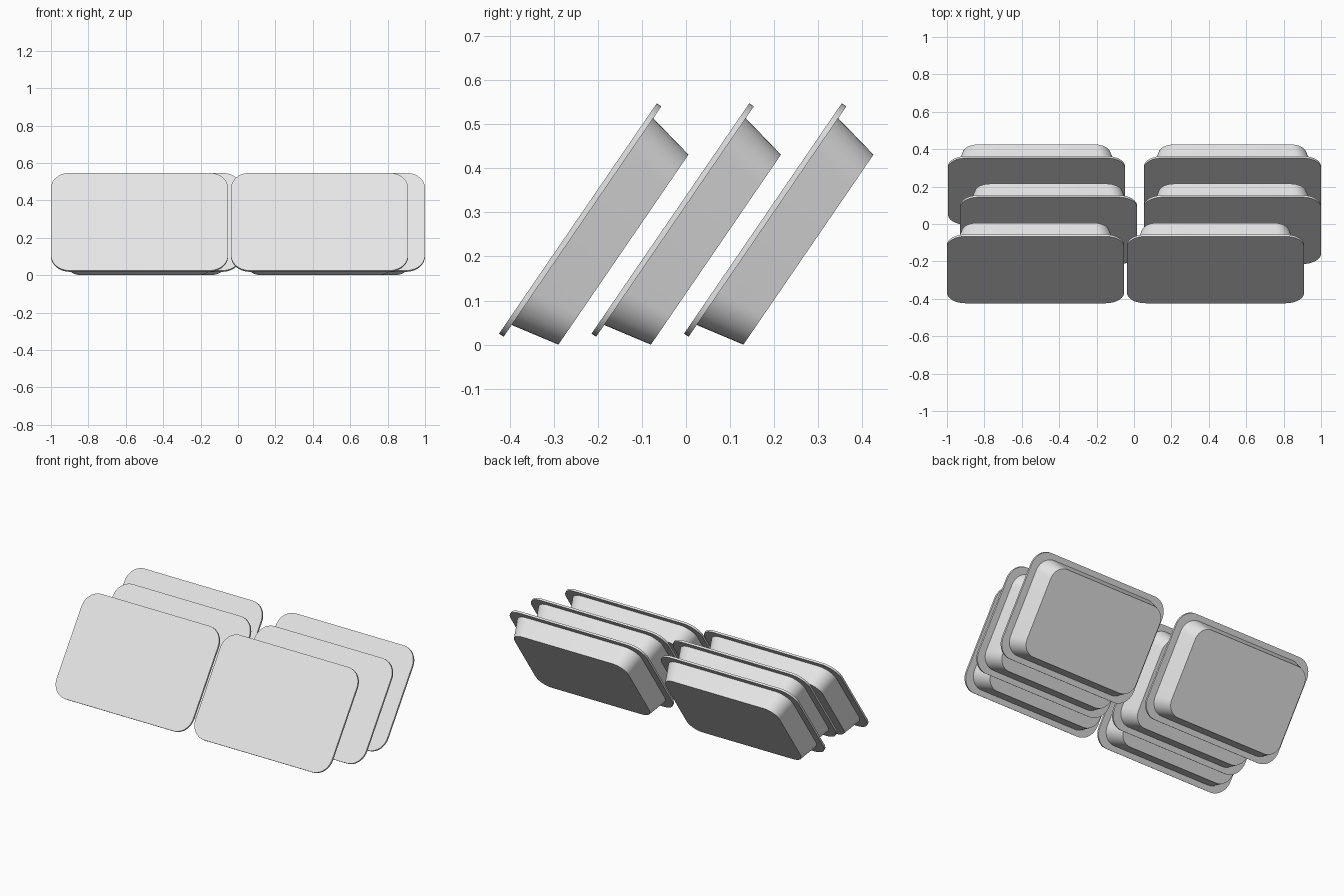
import bpy, bmesh, math

cube = bpy.data.objects.get("Cube")
if cube:
    bpy.data.objects.remove(cube, do_unlink=True)

grey = bpy.data.materials.new("light grey")
grey.use_nodes = True
color = (0.8, 0.8, 0.8, 1)
grey.diffuse_color = color
grey.node_tree.nodes["Principled BSDF"].inputs["Base Color"].default_value = color


def rounded_rect(half_x, half_y, radius, steps=10):
    """Counter-clockwise outline of a rectangle with round corners."""
    points = []
    for corner, (sx, sy) in enumerate([(1, 1), (-1, 1), (-1, -1), (1, -1)]):
        for i in range(steps + 1):
            a = math.pi / 2 * (corner + i / steps)
            points.append((sx * (half_x - radius) + radius * math.cos(a),
                           sy * (half_y - radius) + radius * math.sin(a)))
    return points


def loft(name, back, front, z_back, z_front):
    """Closed solid between two rounded rectangles."""
    bm = bmesh.new()
    low = [bm.verts.new((x, y, z_back)) for x, y in rounded_rect(*back)]
    high = [bm.verts.new((x, y, z_front)) for x, y in rounded_rect(*front)]
    bm.faces.new(low[::-1])
    bm.faces.new(high)
    for i in range(len(low)):
        j = (i + 1) % len(low)
        bm.faces.new((low[i], low[j], high[j], high[i]))
    mesh = bpy.data.meshes.new(name)
    bm.to_mesh(mesh)
    bm.free()
    mesh.materials.append(grey)
    return mesh


# Shared shapes: flat lid with overhanging rim, and tapered tray behind it
LID = 0.0125
lid_size = (0.4735, 0.3165, 0.1)
lid_mesh = loft("lid", lid_size, lid_size, -LID, 0)
tray_mesh = loft("tray", (0.395, 0.261, 0.082), (0.43, 0.284, 0.09), -0.125, -LID)

# Three leaning rows of two containers: row name, y, right x, left x
tilt = math.radians(55.6)
rows = [("front", -0.245, -0.5265, 0.436),
        ("middle", -0.0353, -0.457, 0.5265),
        ("back", 0.1744, -0.5215, 0.5265)]
bpy.ops.object.select_all(action='DESELECT')
for row, y, right_x, left_x in rows:
    for side, x in (("right", right_x), ("left", left_x)):
        for part, mesh in (("lid", lid_mesh), ("tray", tray_mesh)):
            ob = bpy.data.objects.new(f"{row}_{side}_{part}", mesh)
            bpy.context.collection.objects.link(ob)
            ob.location = (x, y, 0.286)
            ob.rotation_euler.x = tilt
            ob.select_set(True)
            bpy.context.view_layer.objects.active = ob
bpy.ops.object.shade_smooth_by_angle(angle=math.radians(30))
